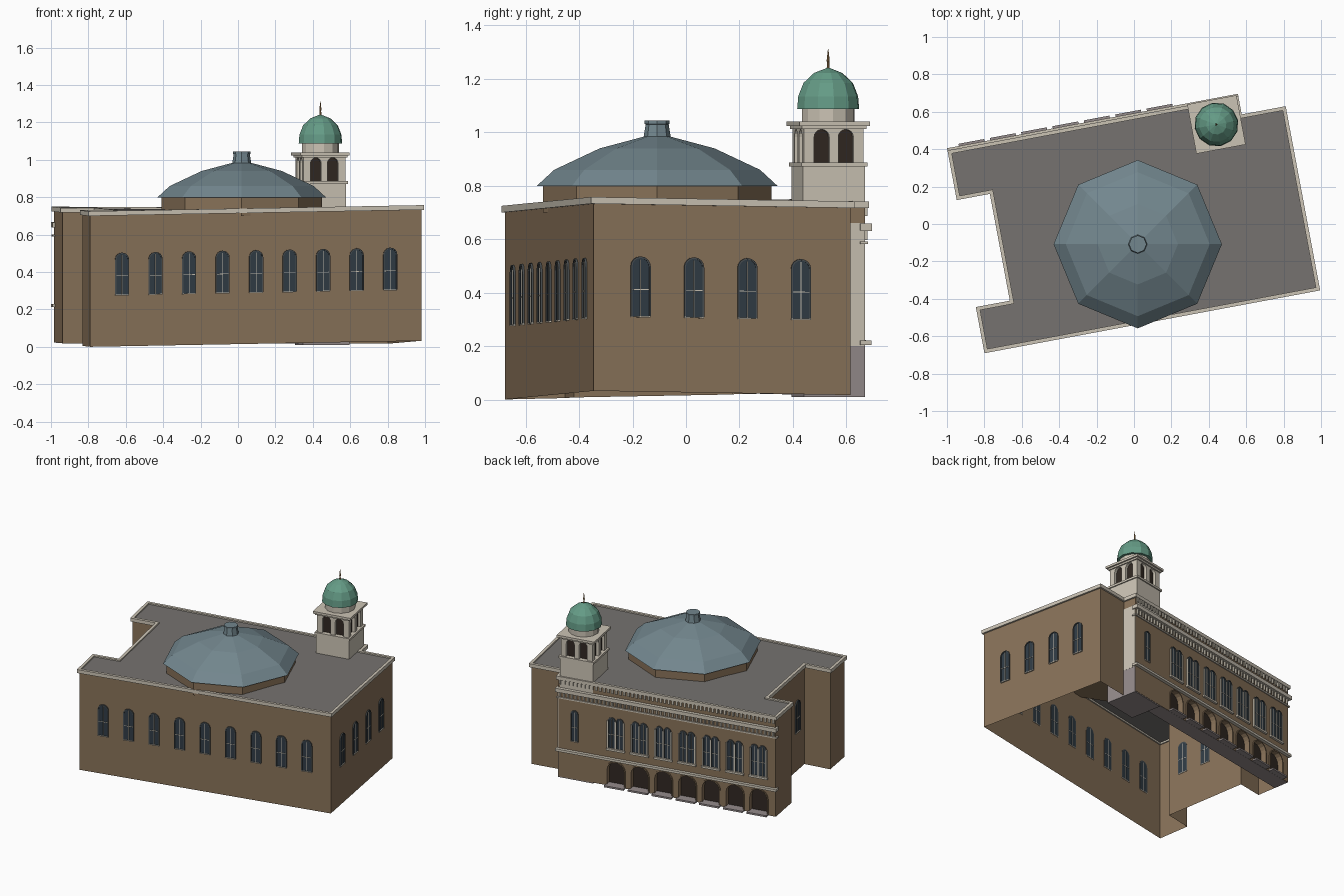
import bpy, bmesh
from math import sin, cos, pi, radians

if "Cube" in bpy.data.objects:
    bpy.data.objects.remove(bpy.data.objects["Cube"])

TURN = radians(10.6)
CT, ST = cos(TURN), sin(TURN)

def mat(name, r, g, b):
    m = bpy.data.materials.new(name)
    m.diffuse_color = (r, g, b, 1)
    m.use_nodes = True
    m.node_tree.nodes["Principled BSDF"].inputs["Base Color"].default_value = m.diffuse_color
    return m

BRICK = mat("brick", .25, .17, .10)
STONE = mat("stone", .60, .55, .46)
ROOF = mat("roof_grey", .18, .17, .16)
SLATE = mat("slate", .17, .24, .27)
COPPER = mat("copper", .13, .33, .24)
GLASS = mat("glass", .03, .045, .06)
FRAME = mat("frame", .07, .08, .085)
DARK = mat("dark_recess", .03, .021, .016)
BASE = mat("base_grey", .30, .26, .26)
GOLD = mat("finial_metal", .35, .2, .08)

# ground follows a slightly twisted slope
def slope(u, v):
    s, t = (u + .913) / 1.826, (v + .53) / 1.11
    return (1 - t) * .033 * s + t * (.025 * (1 - s) + .015 * s)

def finish(name, bm, m, tilt=True, turn=True):
    for v in bm.verts:
        x, y, z = v.co
        if tilt:
            z += slope(x, y)
        v.co = (CT * x - ST * y, ST * x + CT * y, z) if turn else (x, y, z)
    bmesh.ops.recalc_face_normals(bm, faces=bm.faces)
    me = bpy.data.meshes.new(name)
    bm.to_mesh(me)
    bm.free()
    ob = bpy.data.objects.new(name, me)
    me.materials.append(m)
    bpy.context.collection.objects.link(ob)

# prism of outline (a, b) between depths d0 and d1, placed by mapping f(a, b, d)
def prism(bm, pts, d0, d1, f, caps=(True, True)):
    lo = [bm.verts.new(f(a, b, d0)) for a, b in pts]
    hi = [bm.verts.new(f(a, b, d1)) for a, b in pts]
    n = len(pts)
    for i in range(n):
        j = (i + 1) % n
        bm.faces.new((lo[i], lo[j], hi[j], hi[i]))
    if caps[0]:
        bm.faces.new(lo[::-1])
    if caps[1]:
        bm.faces.new(hi)

flat = lambda a, b, d: (a, b, d)
def rect(a0, a1, b0, b1):
    return [(a0, b0), (a1, b0), (a1, b1), (a0, b1)]
def arc(c, r, zs, n=8):
    return [(c + r * cos(pi * i / n), zs + r * sin(pi * i / n)) for i in range(n + 1)]
def arch(c, w, z0, z1):
    return [(c - w / 2, z0), (c + w / 2, z0)] + arc(c, w / 2, z1 - w / 2)
def arch_band(c, w, t, z0, z1):
    o = arc(c, w / 2 + t, z1 - w / 2)
    i = arc(c, w / 2, z1 - w / 2)[::-1]
    return [(o[0][0], z0)] + o + [(o[-1][0], z0), (i[0][0], z0)] + i + [(i[-1][0], z0)]

def solid(name, pts, d0, d1, m, f=flat, tilt=True, caps=(True, True)):
    bm = bmesh.new()
    prism(bm, pts, d0, d1, f, caps)
    finish(name, bm, m, tilt)

def lathe(name, prof, n, c, m, turn=True):
    bm = bmesh.new()
    rings = [[bm.verts.new((c[0] + r * cos(2 * pi * i / n), c[1] + r * sin(2 * pi * i / n), z))
              for i in range(n)] for r, z in prof]
    for a, b in zip(rings, rings[1:]):
        for i in range(n):
            j = (i + 1) % n
            bm.faces.new((a[i], a[j], b[j], b[i]))
    bm.faces.new(rings[0][::-1])
    bm.faces.new(rings[-1])
    finish(name, bm, m, False, turn)

# footprint outline at the cornice edge, and inset copies
FOOT = [(-.913, -.532), (.913, -.532), (.913, .47), (.674, .47), (.674, .57),
        (-.908, .57), (-.908, .30), (-.728, .30), (-.728, -.281), (-.913, -.281)]
def inset(pts, d):
    out, n = [], len(pts)
    for i, (x, y) in enumerate(pts):
        px, py = pts[i - 1]
        qx, qy = pts[(i + 1) % n]
        for dx, dy in ((x - px, y - py), (qx - x, qy - y)):
            l = abs(dx) + abs(dy)
            x, y = x - d * dy / l, y + d * dx / l
        out.append((x, y))
    return out

# main walls, open underneath; north wall set back behind the arcade
wall = inset(FOOT, .012)
shell = [(u, .515 if v > .5 else v) for u, v in wall]
solid("main_walls", shell, 0, .705, BRICK, caps=(False, False))
solid("roof", inset(FOOT, .02), .712, .716, ROOF)
bm = bmesh.new()
inn = inset(FOOT, .02)
for i in range(len(FOOT)):
    j = (i + 1) % len(FOOT)
    q = [FOOT[i], FOOT[j], inn[j], inn[i]]
    prism(bm, q, .70, .725, flat)
finish("roof_cornice", bm, STONE)

# wall frames: (along, height, outward) to building coordinates
south = lambda s, z, d: (s, -.52 - d, z)
east = lambda s, z, d: (.901 + d, s, z)
west = lambda s, z, d: (-.716 - d, s, z)
NV = .558
north = lambda s, z, d: (s, NV + d, z)

# tall round-headed windows
def windows(name, f, centres, w, z0, z1):
    g, fr, bars = bmesh.new(), bmesh.new(), bmesh.new()
    for c in centres:
        prism(g, arch(c, w, z0, z1), -.002, .003, f)
        prism(fr, arch_band(c, w, .006, z0, z1), -.002, .008, f)
        prism(bars, rect(c - .0015, c + .0015, z0, z1 - .006), -.003, .006, f)
        zm = z0 + .45 * (z1 - z0)
        prism(bars, rect(c - w / 2, c + w / 2, zm, zm + .003), -.003, .006, f)
        prism(bars, rect(c - w / 2 - .005, c + w / 2 + .005, z0 - .005, z0), -.003, .009, f)
    finish(name + "_glass", g, GLASS)
    finish(name + "_frames", fr, FRAME)
    finish(name + "_bars", bars, STONE)

windows("front_windows", south, [-.729 + .1824 * i for i in range(9)], .064, .277, .495)
windows("side_windows", east, [-.342 + .2035 * i for i in range(4)], .064, .283, .50)
windows("court_windows", west, [-.18, .01, .20], .064, .28, .50)

# arcaded rear block
bays = [.249 - .1705 * i for i in range(7)][::-1]
U0, U1 = -.896, .662
pts = [(U0, 0)]
for c in bays:
    pts += [(c - .062, 0)] + arc(c, .062, .115)[::-1] + [(c + .062, 0)]
pts += [(U1, 0), (U1, .19), (U0, .19)]
solid("arcade_wall", pts, -.043, 0, BRICK, north)
solid("upper_rear_wall", rect(U0, U1, .19, .705), -.043, 0, BRICK, north)
solid("arcade_floor", rect(U0, U1, .45, NV - .002), -.001, .004, BASE)
bm, rims, steps = bmesh.new(), bmesh.new(), bmesh.new()
for c in bays:
    prism(bm, arch(c, .13, .005, .18), -.042, -.035, north)
    prism(rims, arch_band(c, .122, .008, 0, .176), -.005, .007, north)
    prism(steps, rect(c - .07, c + .07, 0, .012), -.03, .036, north)
finish("arcade_recesses", bm, DARK)
finish("arcade_rims", rims, BRICK)
finish("arcade_steps", steps, BASE)

# paired rear windows and the single one below the tower
pairs = [c + o for c in bays for o in (-.029, .029)]
windows("rear_windows", north, pairs + [.545], .042, .275, .49)
bm = bmesh.new()
for c in bays:
    prism(bm, rect(c - .066, c + .066, .258, .272), -.002, .014, north)
    for o in (-.058, 0, .058):
        prism(bm, rect(c + o - .004, c + o + .004, .272, .47), -.002, .010, north)
finish("rear_window_trim", bm, STONE)

# rear string courses, dentils and brackets
bm = bmesh.new()
for z0, z1, d in ((.188, .205, .022), (.565, .575, .008), (.615, .642, .024)):
    prism(bm, rect(U0 - .012, U1 + .012, z0, z1), -.02, d, north)
for i in range(54):
    c = U0 + .015 + i * (U1 - U0 - .03) / 53
    prism(bm, rect(c - .007, c + .007, .67, .70), -.002, .01, north)
    prism(bm, rect(c - .005, c + .005, .58, .615), -.002, .012, north)
finish("rear_mouldings", bm, STONE)

# corner tower: base, shaft, belfry
TC = (.531, .442)
def square(h):
    return rect(TC[0] - h, TC[0] + h, TC[1] - h, TC[1] + h)
solid("tower_base", rect(.413, .666, .324, .556), .01, .20, BASE, tilt=False)
solid("tower_corner", rect(.413, .667, .324, .556), .20, .66, STONE, tilt=False)
solid("tower_shaft", square(.118), .66, .872, STONE, tilt=False)
solid("tower_ledge", square(.126), .872, .887, STONE, tilt=False)
solid("belfry_core", square(.094), .887, 1.02, DARK, tilt=False)
bm = bmesh.new()
H = .114
for k in range(4):
    c, s = cos(k * pi / 2), sin(k * pi / 2)
    f = lambda a, z, d, c=c, s=s: (TC[0] + c * (H + d) - s * a, TC[1] + s * (H + d) + c * a, z)
    p = [(-H, .885)]
    for o in (-.046, .046):
        p += [(o - .029, .885)] + arc(o, .029, .982)[::-1] + [(o + .029, .885)]
    p += [(H, .885), (H, 1.022), (-H, 1.022)]
    prism(bm, p, -.02, 0, f)
finish("belfry_arches", bm, STONE, False)
solid("belfry_cornice_lower", square(.123), 1.012, 1.024, STONE, tilt=False)
solid("belfry_cornice", square(.134), 1.024, 1.04, STONE, tilt=False)
lathe("tower_drum", [(.10, 1.04), (.10, 1.09)], 12, TC, STONE)
lathe("tower_dome", [(.118, 1.087), (.114, 1.135), (.094, 1.185), (.054, 1.222), (.008, 1.24)],
      12, TC, COPPER)
lathe("tower_finial", [(.006, 1.235), (.004, 1.262), (.006, 1.267), (.001, 1.312)], 8, TC, GOLD)

# main octagonal dome, square to the frame
DC = (.02, -.108)
lathe("dome_drum", [(.428, .70), (.428, .802)], 8, DC, BRICK, False)
lathe("main_dome", [(.45, .80), (.385, .86), (.215, .94), (.05, .984)], 8, DC, SLATE, False)
lathe("dome_lantern", [(.052, .975), (.043, 1.03), (.047, 1.032), (.047, 1.044)], 8, DC, SLATE, False)
